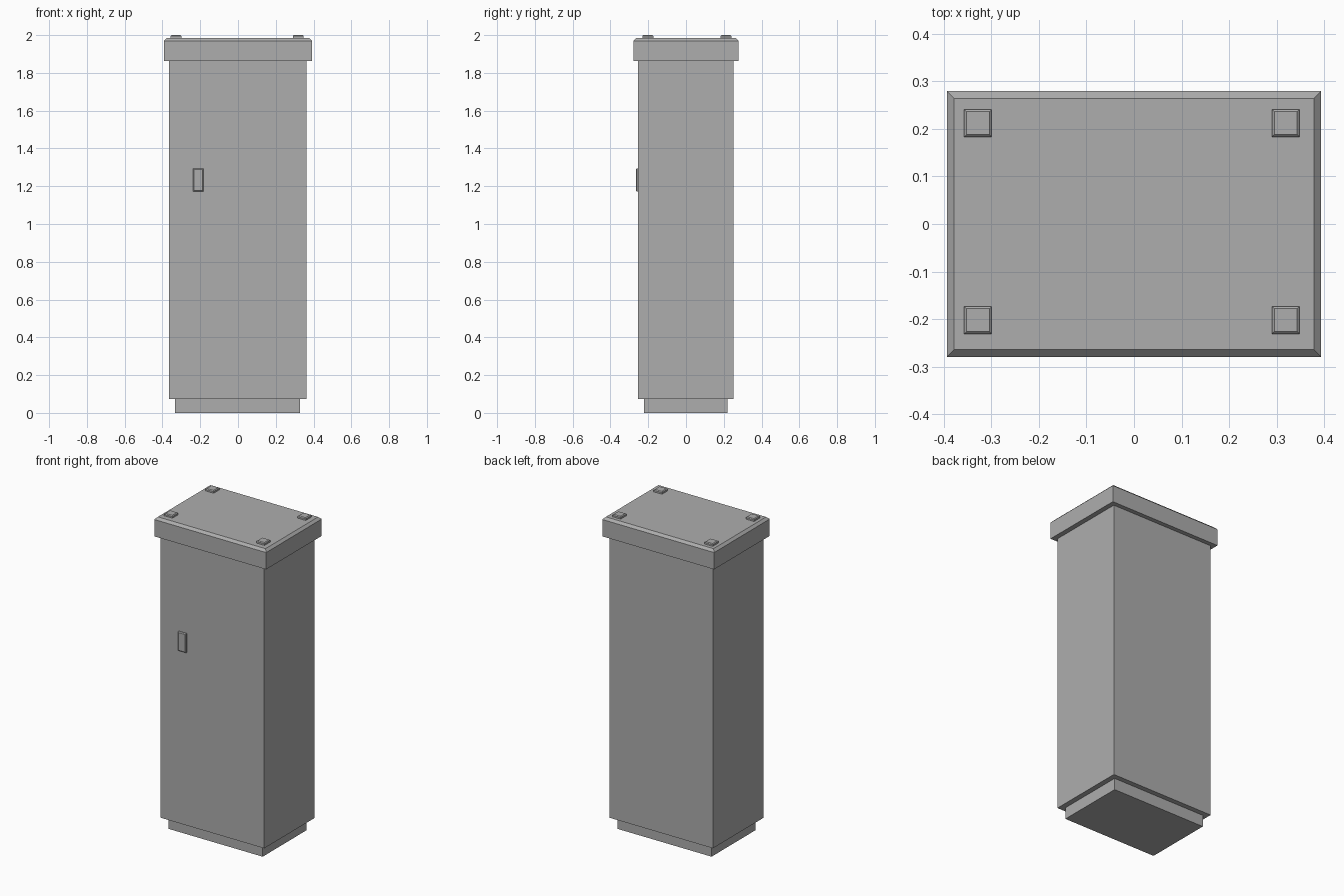
import bpy, bmesh

if "Cube" in bpy.data.objects:
    bpy.data.objects.remove(bpy.data.objects["Cube"])

grey = bpy.data.materials.new("cabinet_grey")
grey.diffuse_color = (0.42, 0.42, 0.42, 1)
grey.use_nodes = True
grey.node_tree.nodes["Principled BSDF"].inputs["Base Color"].default_value = grey.diffuse_color


def box(name, x0, x1, y0, y1, z0, z1, chamfer=0.0, side=None):
    """Flat-faced box; optionally chamfer the rim of the face pointing along side."""
    bm = bmesh.new()
    bmesh.ops.create_cube(bm, size=1)
    for v in bm.verts:
        v.co = (x1 if v.co.x > 0 else x0, y1 if v.co.y > 0 else y0, z1 if v.co.z > 0 else z0)
    if side:
        bm.normal_update()
        face = max(bm.faces, key=lambda f: f.normal.dot(side))
        bmesh.ops.bevel(bm, geom=list(face.edges), offset=chamfer, segments=1,
                        affect='EDGES', profile=0.5)
    mesh = bpy.data.meshes.new(name)
    bm.to_mesh(mesh)
    bm.free()
    mesh.materials.append(grey)
    obj = bpy.data.objects.new(name, mesh)
    bpy.context.collection.objects.link(obj)
    return obj


UP, FRONT = (0, 0, 1), (0, -1, 0)

# plinth, main cabinet and overhanging lid
box("plinth", -0.333, 0.329, -0.222, 0.219, 0, 0.075)
box("cabinet_body", -0.365, 0.362, -0.254, 0.251, 0.074, 1.87)
box("lid", -0.393, 0.393, -0.279, 0.279, 1.863, 1.985, 0.015, UP)

# door handle on the front
box("door_handle", -0.238, -0.182, -0.265, -0.25, 1.172, 1.294, 0.005, FRONT)

# four lifting blocks on the lid corners
for sx, cx in (("left", -0.328), ("right", 0.319)):
    for sy, cy in (("front", -0.202), ("back", 0.212)):
        box(f"lid_block_{sx}_{sy}", cx - 0.029, cx + 0.029, cy - 0.029, cy + 0.029,
            1.98, 2.0, 0.005, UP)
